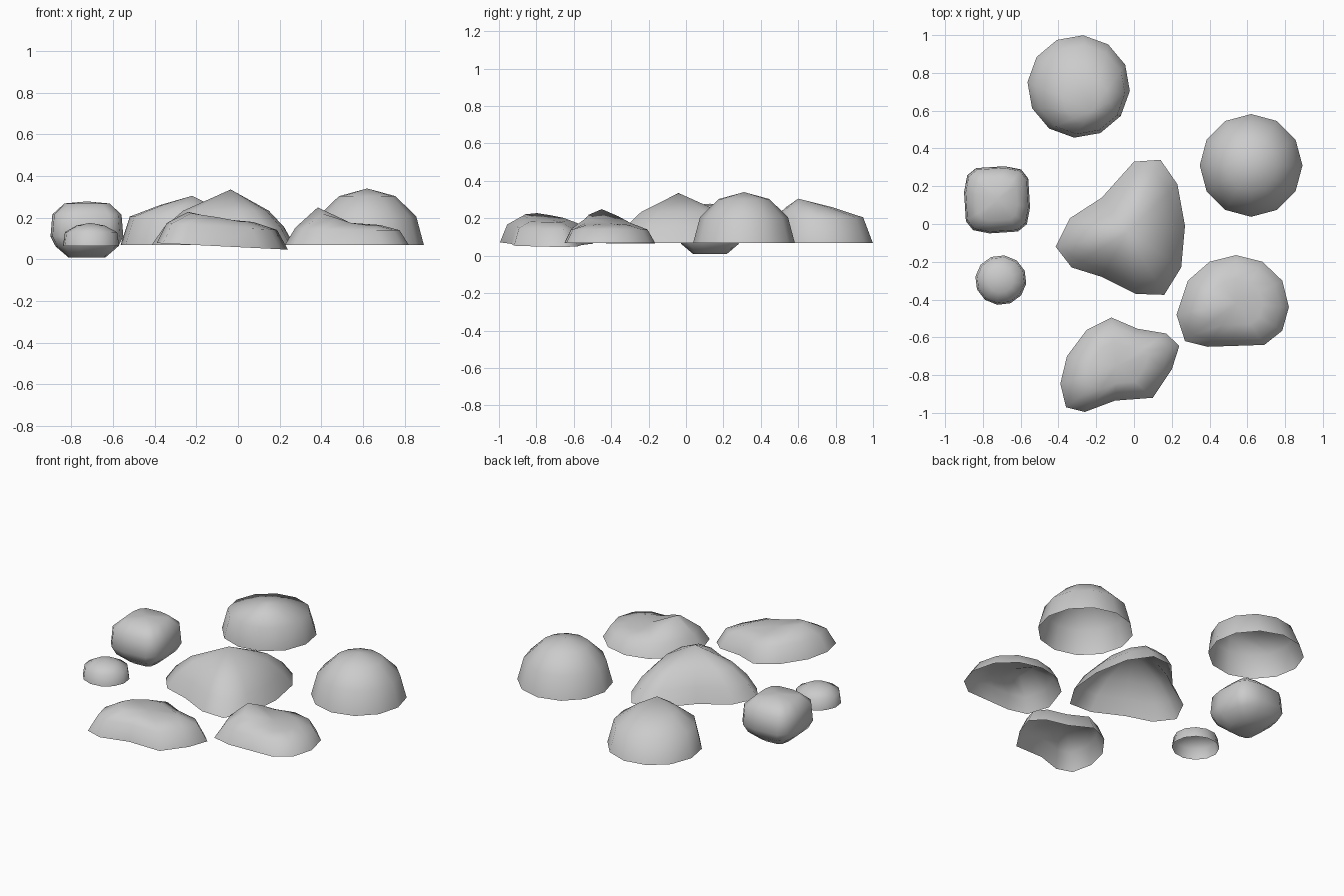
import bpy, bmesh
from math import atan2, cos, sin, pi, hypot, radians

if "Cube" in bpy.data.objects:
    bpy.data.objects.remove(bpy.data.objects["Cube"], do_unlink=True)

GROUND = 0.068

stone = bpy.data.materials.new("stone_grey")
stone.use_nodes = True
stone_colour = (0.6, 0.6, 0.6, 1)
stone.diffuse_color = stone_colour
stone.node_tree.nodes["Principled BSDF"].inputs["Base Color"].default_value = stone_colour


def round_outline(cx, cy, rx, ry, turn=0, square=1.0):
    """Twelve-sided outline; square below one pushes it towards a box."""
    def bend(v):
        return abs(v) ** square * (1 if v > 0 else -1)
    angles = [radians(turn) + k * pi / 6 for k in range(12)]
    return [(cx + rx * bend(cos(a)), cy + ry * bend(sin(a))) for a in angles]


def rock(name, outline, top, rings, tilt=0.0, bump=None, closed=False):
    """Shell of rings shrinking towards the top point; each ring is (scale, height)."""
    tx, ty, tz = top
    outline = sorted(outline, key=lambda p: atan2(p[1] - ty, p[0] - tx))

    def lift(x, y, scale):
        z = tilt * (x - tx)
        if bump:
            bx, by, height, reach = bump
            z += height * max(0, 1 - hypot(x - bx, y - by) / reach) * (1 - scale) * 2
        return z

    bm = bmesh.new()
    loops = []
    for scale, height in rings:
        loop = []
        for px, py in outline:
            x, y = tx + (px - tx) * scale, ty + (py - ty) * scale
            loop.append(bm.verts.new((x, y, height + lift(x, y, scale))))
        loops.append(loop)
    peak = bm.verts.new(top)
    n = len(outline)
    for k in range(n):
        j = (k + 1) % n
        for low, high in zip(loops, loops[1:]):
            bm.faces.new((low[k], low[j], high[j], high[k]))
        bm.faces.new((loops[-1][k], loops[-1][j], peak))
    if closed:
        bm.faces.new(loops[0][::-1])
    for face in bm.faces:
        face.smooth = True
    mesh = bpy.data.meshes.new(name)
    bm.to_mesh(mesh)
    bm.free()
    mesh.materials.append(stone)
    obj = bpy.data.objects.new(name, mesh)
    bpy.context.collection.objects.link(obj)
    return obj


# Round dome
rock("dome_rock", round_outline(0.62, 0.31, 0.272, 0.272), (0.62, 0.31, 0.34),
     [(1, GROUND), (0.866, 0.205), (0.5, 0.303)])

# Rear stone with an off-centre point
rock("pointed_rock", round_outline(-0.293, 0.728, 0.272, 0.272, turn=-5), (-0.22, 0.6, 0.305),
     [(1, GROUND), (0.87, 0.205), (0.45, 0.26)])

# Small pebble
rock("pebble", round_outline(-0.705, -0.297, 0.136, 0.132, turn=-8), (-0.71, -0.3, 0.175),
     [(1, 0.065), (0.93, 0.13), (0.5, 0.162)])

# Boxy boulder, closed underneath
rock("boxy_boulder", round_outline(-0.725, 0.128, 0.175, 0.178, turn=-4, square=0.55),
     (-0.725, 0.128, 0.278),
     [(0.5, 0.008), (0.86, 0.062), (1, 0.11), (0.95, 0.215), (0.62, 0.268)], closed=True)

# Large central stone
central = [(0, 0.33), (0.14, 0.34), (0.23, 0.21), (0.27, -0.01), (0.25, -0.23), (0.16, -0.375),
           (0.01, -0.37), (-0.17, -0.28), (-0.33, -0.23), (-0.415, -0.12), (-0.34, 0.03),
           (-0.17, 0.14)]
rock("central_rock", central, (-0.035, -0.04, 0.335),
     [(1, GROUND), (0.84, 0.155), (0.6, 0.233)])

# Long front stone sloping down to one side
front = [(-0.12, -0.495), (0.02, -0.555), (0.17, -0.58), (0.24, -0.645), (0.2, -0.77),
         (0.1, -0.92), (-0.1, -0.935), (-0.26, -0.995), (-0.36, -0.97), (-0.39, -0.845),
         (-0.355, -0.7), (-0.25, -0.56)]
rock("sloping_rock", front, (-0.09, -0.75, 0.195),
     [(1, 0.063), (0.84, 0.155), (0.5, 0.187)], tilt=-0.05,
     bump=(-0.24, -0.81, 0.035, 0.25))

# Low stone with a raised shoulder
low = [(0.54, -0.165), (0.4, -0.2), (0.285, -0.3), (0.225, -0.48), (0.27, -0.62),
       (0.39, -0.65), (0.54, -0.645), (0.69, -0.64), (0.785, -0.565), (0.82, -0.44),
       (0.785, -0.3), (0.68, -0.2)]
rock("shoulder_rock", low, (0.54, -0.42, 0.175),
     [(1, GROUND), (0.84, 0.14), (0.5, 0.165)],
     bump=(0.385, -0.45, 0.085, 0.2))
